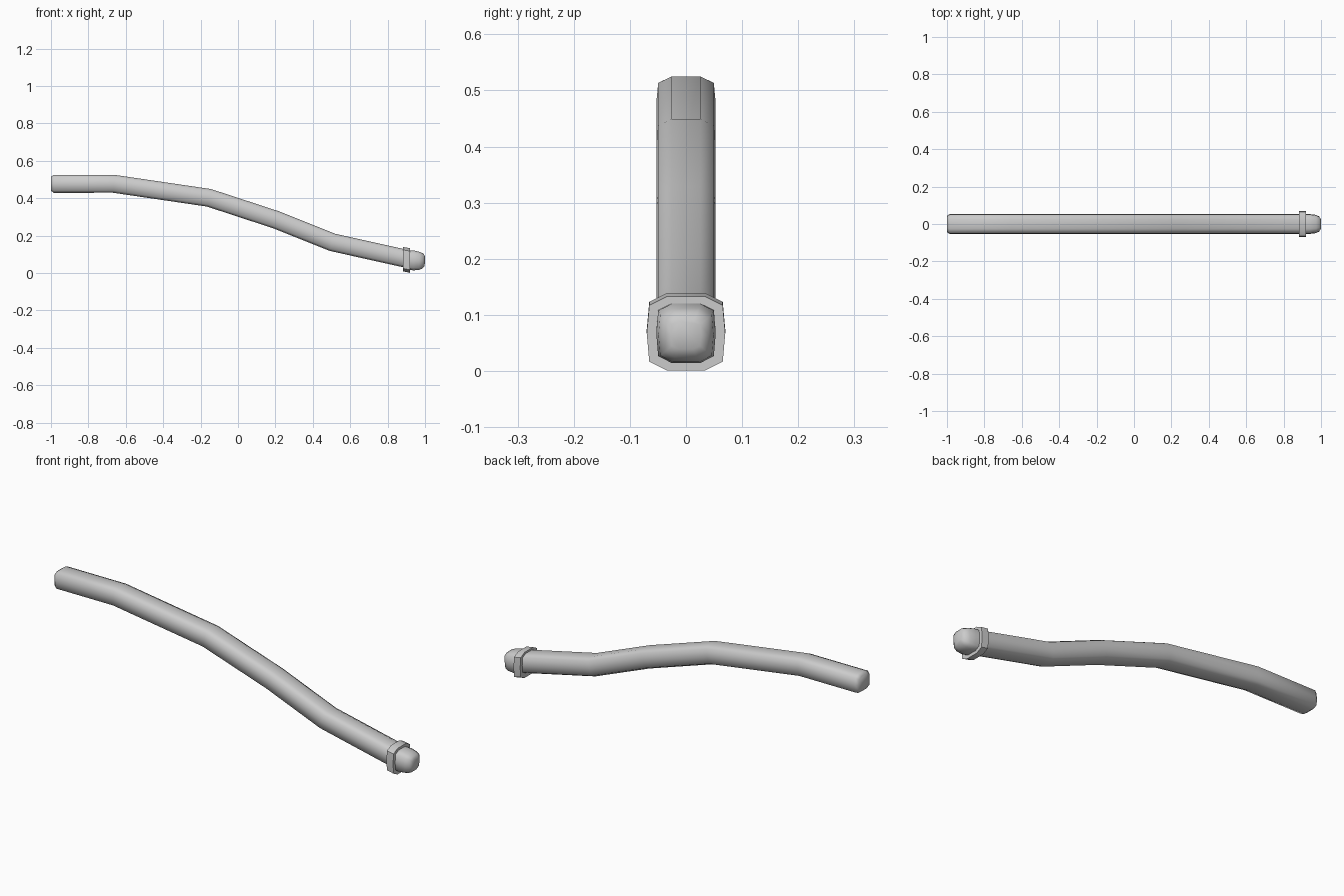
import bpy, bmesh, math

if "Cube" in bpy.data.objects:
    bpy.data.objects.remove(bpy.data.objects["Cube"])

# Rounded-square ten-sided section, unit half-width: (across, up)
QUARTER = [(1, 0), (0.935, 0.76), (0.48, 1)]
SECTION = (QUARTER + [(-a, b) for a, b in reversed(QUARTER)]
           + [(-a, -b) for a, b in QUARTER[1:]]
           + [(a, -b) for a, b in reversed(QUARTER[1:])])


def loft(name, rings, smooth_angle):
    """rings: (x, z, half width, half height, tilt in degrees)"""
    bm = bmesh.new()
    loops = []
    for x, z, w, h, tilt in rings:
        t = math.radians(tilt)
        loops.append([bm.verts.new((x + b * h * math.sin(t), a * w,
                                    z + b * h * math.cos(t)))
                      for a, b in SECTION])
    n = len(SECTION)
    for p, q in zip(loops, loops[1:]):
        for i in range(n):
            j = (i + 1) % n
            bm.faces.new((p[i], p[j], q[j], q[i]))
    bm.faces.new(loops[0])
    bm.faces.new(loops[-1])
    bmesh.ops.recalc_face_normals(bm, faces=bm.faces)
    mesh = bpy.data.meshes.new(name)
    bm.to_mesh(mesh)
    bm.free()
    ob = bpy.data.objects.new(name, mesh)
    bpy.context.collection.objects.link(ob)
    bpy.ops.object.select_all(action='DESELECT')
    ob.select_set(True)
    bpy.context.view_layer.objects.active = ob
    bpy.ops.object.shade_smooth_by_angle(angle=math.radians(smooth_angle))
    return ob


# Curved shaft, with a small bevel at the free end
W, H = 0.053, 0.048
loft("shaft", [(-1.0, 0.477, W * 0.82, H * 0.78, 0),
               (-0.985, 0.477, W, H, 0),
               (-0.665, 0.477, W, H, 4),
               (-0.155, 0.402, W, H, 13),
               (0.205, 0.284, W, H, 20),
               (0.505, 0.164, W, H, 17),
               (0.90, 0.076, W, H, 12)], 65)

# Collar ring
loft("collar", [(0.882, 0.074, 0.07, 0.065, 0),
                (0.919, 0.067, 0.07, 0.066, 0)], 30)

# Rounded tip
loft("tip", [(0.91, 0.070, 0.053, 0.051, 4),
             (0.94, 0.067, 0.053, 0.053, 4),
             (0.970, 0.064, 0.049, 0.048, 4),
             (0.989, 0.064, 0.041, 0.040, 4),
             (0.999, 0.064, 0.027, 0.025, 2)], 65)
